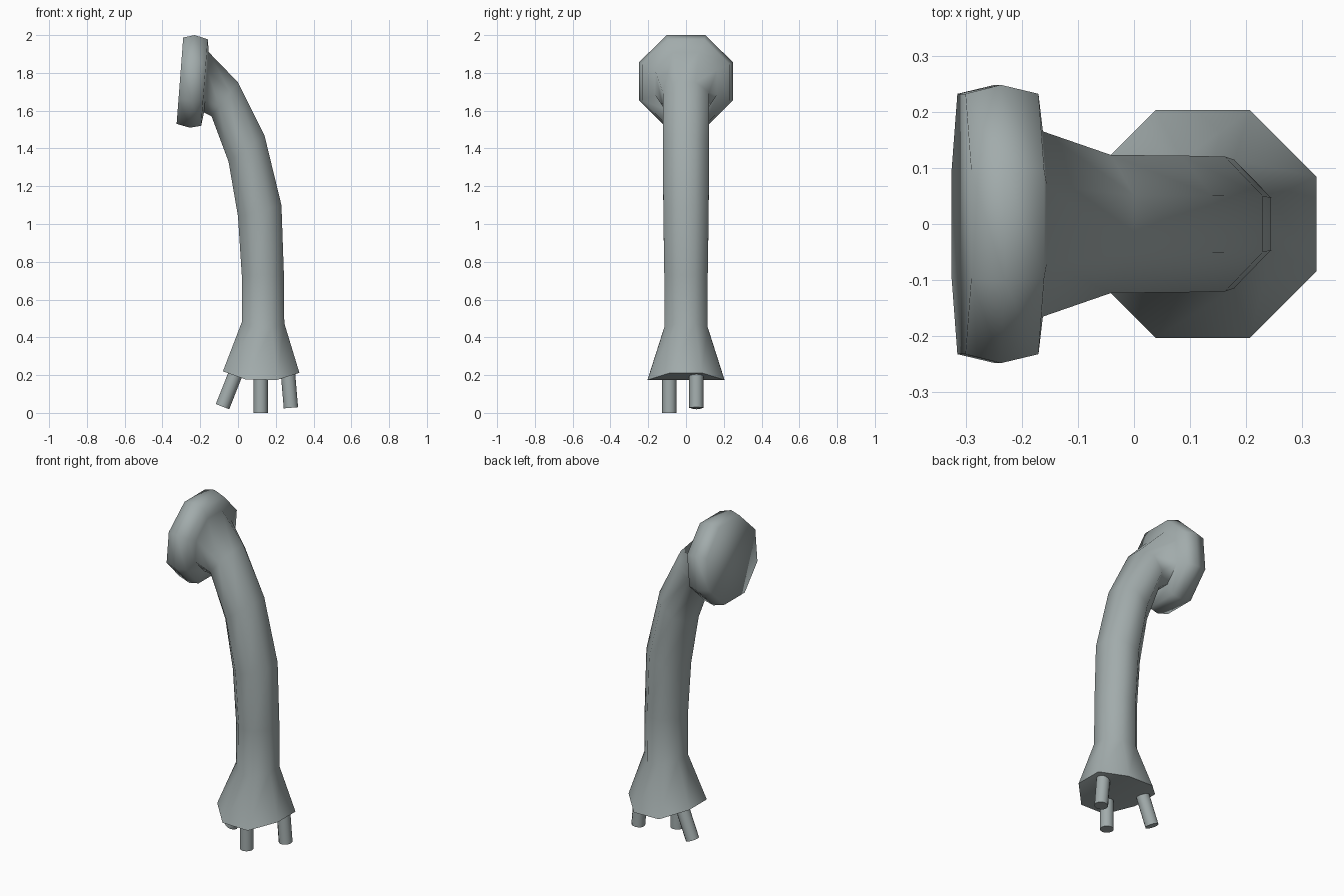
import bpy, bmesh, math
from mathutils import Vector

if "Cube" in bpy.data.objects:
    bpy.data.objects.remove(bpy.data.objects["Cube"])

mat = bpy.data.materials.new("pale grey")
mat.diffuse_color = (0.36, 0.41, 0.41, 1)
mat.use_nodes = True
mat.node_tree.nodes["Principled BSDF"].inputs["Base Color"].default_value = mat.diffuse_color


def finish(name, bm, angle):
    bmesh.ops.recalc_face_normals(bm, faces=bm.faces[:])
    me = bpy.data.meshes.new(name)
    bm.to_mesh(me)
    bm.free()
    me.materials.append(mat)
    ob = bpy.data.objects.new(name, me)
    bpy.context.collection.objects.link(ob)
    bpy.ops.object.select_all(action='DESELECT')
    ob.select_set(True)
    bpy.context.view_layer.objects.active = ob
    bpy.ops.object.shade_smooth_by_angle(angle=math.radians(angle))
    return ob


# Octagonal rings: left edge (x, z), right edge (x, z), half width in y, sag at the sides
rings = [
    (-0.08, 0.22, 0.325, 0.212, 0.203, 0.04),   # flared foot rim
    (0.02, 0.48, 0.245, 0.475, 0.115, 0.025),   # top of flare
    (0.02, 0.73, 0.243, 0.73, 0.115, 0),
    (0.00, 1.04, 0.23, 1.10, 0.12, 0),
    (-0.05, 1.33, 0.14, 1.47, 0.122, 0),
    (-0.14, 1.57, 0.00, 1.75, 0.123, 0),
    (-0.18, 1.59, -0.155, 1.91, 0.165, 0),      # neck meets head
    (-0.195, 1.52, -0.16, 1.978, 0.232, 0),     # head disc
    (-0.255, 1.51, -0.23, 2.0, 0.248, 0),
    (-0.325, 1.53, -0.29, 1.987, 0.232, 0),
]

# Bent pipe with flared foot and disc head
bm = bmesh.new()
loops = []
for x0, z0, x1, z1, hy, sag in rings:
    a, b = Vector((x0, 0, z0)), Vector((x1, 0, z1))
    mid, half = (a + b) / 2, (b - a) / 2
    loop = []
    for i in range(8):
        t = math.radians(22.5 + 45 * i)
        k = 1 / math.cos(math.radians(22.5))
        c, s = math.cos(t) * k, math.sin(t) * k
        p = mid + half * c + Vector((0, hy * s, 0))
        if abs(s) > 0.9:
            p.z -= sag
        loop.append(bm.verts.new(p))
    loops.append(loop)
for l0, l1 in zip(loops, loops[1:]):
    for i in range(8):
        j = (i + 1) % 8
        bm.faces.new((l0[i], l0[j], l1[j], l1[i]))
bm.faces.new(loops[-1])
# Foot underside: strips running across y so it follows the wavy rim
f = loops[0]
for q in ((0, 1, 6, 7), (1, 2, 5, 6), (2, 3, 4, 5)):
    bm.faces.new([f[i] for i in q])
finish("bent_pipe", bm, 80)


# Pegs under the foot
def peg(name, bottom, top, r=0.038):
    bottom, top = Vector(bottom), Vector(top)
    d = top - bottom
    bm = bmesh.new()
    bmesh.ops.create_cone(bm, cap_ends=True, segments=12, radius1=r, radius2=r,
                          depth=d.length)
    rot = d.to_track_quat('Z', 'Y').to_matrix()
    for v in bm.verts:
        v.co = rot @ v.co + (bottom + top) / 2
    finish(name, bm, 40)


peg("front_peg", (0.12, -0.088, 0.0), (0.12, -0.088, 0.26))
peg("left_peg", (-0.082, 0.055, 0.033), (0.0, 0.055, 0.24))
peg("right_peg", (0.28, 0.055, 0.027), (0.262, 0.055, 0.24))
